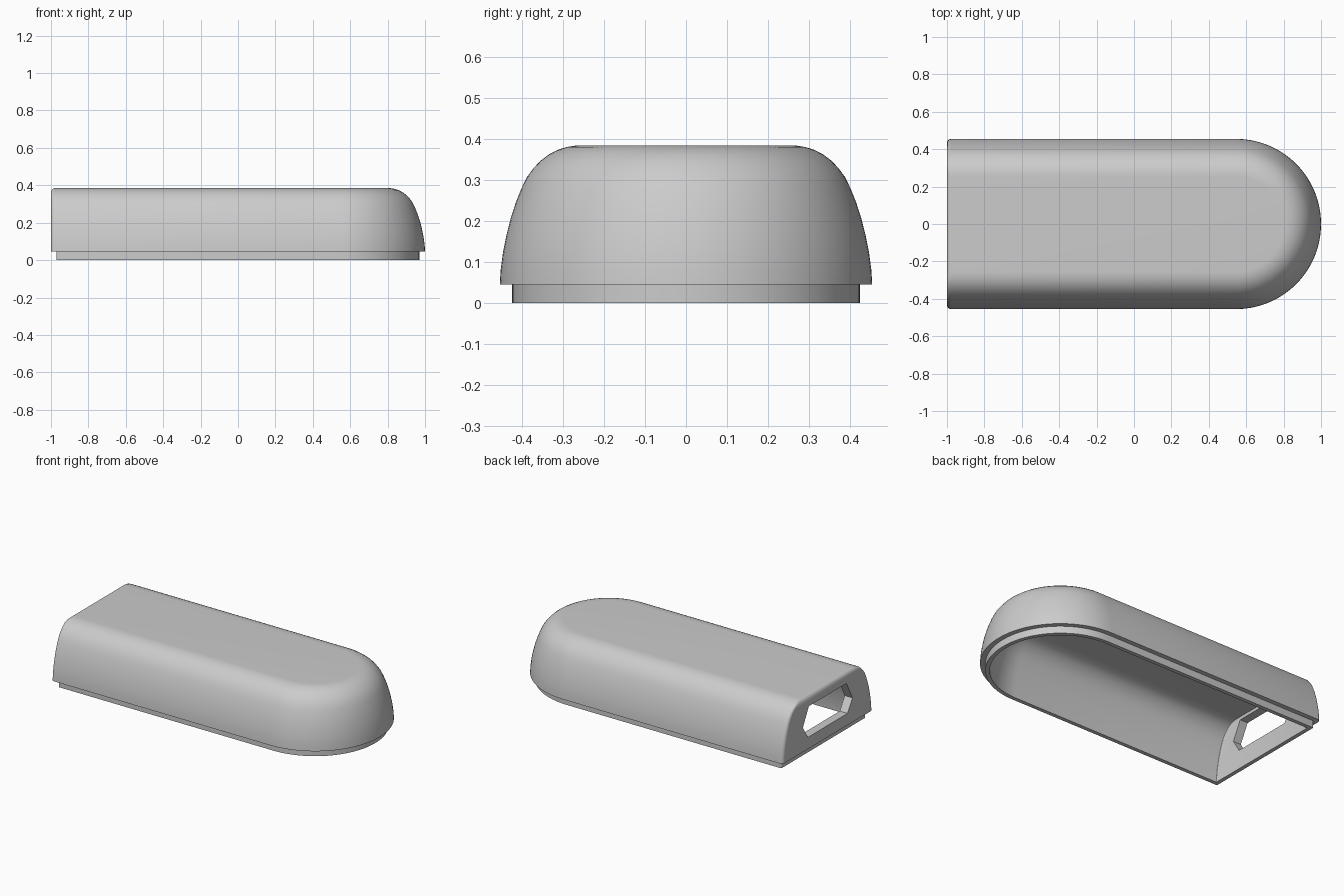
import bpy, bmesh
from math import sin, cos, pi, sqrt, radians

cube = bpy.data.objects.get("Cube")
if cube:
    bpy.data.objects.remove(cube, do_unlink=True)

HALF, CENTRE, TOP, FILLET = 0.455, 0.545, 0.385, 0.022

grey = bpy.data.materials.new("light grey plastic")
grey.use_nodes = True
colour = (0.6, 0.6, 0.6, 1)
grey.diffuse_color = colour
grey.node_tree.nodes["Principled BSDF"].inputs["Base Color"].default_value = colour


def outline(inset, z, back, corner):
    """Plan with a semicircular +x end and a square -x end with small corners."""
    w = HALF - inset
    pts = [(CENTRE + w * cos(a), w * sin(a), z)
           for a in (pi * (i / 56 - 0.5) for i in range(57))]
    for side, start in ((1, pi / 2), (-1, pi)):
        for i in range(6):
            a = start + i / 5 * pi / 2
            pts.append((back + corner + corner * cos(a),
                        side * (w - corner) + corner * sin(a), z))
    return pts


def make_object(name, rings):
    """Skin a stack of matching rings and cap both ends."""
    bm = bmesh.new()
    loops = [[bm.verts.new(p) for p in ring] for ring in rings]
    for low, high in zip(loops, loops[1:]):
        for i in range(len(low)):
            j = (i + 1) % len(low)
            bm.faces.new((low[i], low[j], high[j], high[i]))
    bm.faces.new(loops[0])
    bm.faces.new(loops[-1])
    bmesh.ops.recalc_face_normals(bm, faces=bm.faces)
    mesh = bpy.data.meshes.new(name)
    bm.to_mesh(mesh)
    bm.free()
    mesh.materials.append(grey)
    obj = bpy.data.objects.new(name, mesh)
    bpy.context.collection.objects.link(obj)
    return obj


# Side profile: inset from the widest plan, height
profile = [(0, 0.045), (0.002, 0.08), (0.008, 0.125), (0.016, 0.165), (0.026, 0.205),
           (0.039, 0.245), (0.053, 0.28), (0.066, 0.307), (0.082, 0.329), (0.1, 0.348),
           (0.12, 0.363), (0.141, 0.374), (0.163, 0.381), (0.185, 0.3845), (0.2, TOP)]


def back_round(z):
    rise = max(0, z - TOP + FILLET)
    return FILLET - sqrt(max(0, FILLET ** 2 - rise ** 2))


# Outer skin from the top down, stepped lip, then inner skin up to the ceiling
WALL, LIP = 0.055, 0.03
rings = [outline(d, z, -1 + back_round(z), 0.022) for d, z in reversed(profile)]
rings += [outline(LIP, z, -1 + LIP, 0.006) for z in (0.045, 0)]
rings.append(outline(WALL, 0, -1 + WALL, 0.004))
rings += [outline(WALL + d * 0.9, z - 0.05, -1 + WALL, 0.004) for d, z in profile[1:]]
shell = make_object("cover_shell", rings)

# Six-sided opening through the flat end wall
half_hole = [(0.2, 0.12), (0.25, 0.2), (0.19, 0.315)]
hole = half_hole + [(-y, z) for y, z in reversed(half_hole)]
cutter = make_object("opening_cutter", [[(x, y, z) for y, z in hole] for x in (-1.1, -0.9)])
cutter.hide_render = True

bpy.ops.object.select_all(action="DESELECT")
shell.select_set(True)
bpy.context.view_layer.objects.active = shell
cut = shell.modifiers.new("opening", "BOOLEAN")
cut.operation, cut.solver, cut.object = "DIFFERENCE", "EXACT", cutter
bpy.ops.object.modifier_apply(modifier=cut.name)
bpy.data.objects.remove(cutter, do_unlink=True)
bpy.ops.object.shade_smooth_by_angle(angle=radians(30))
